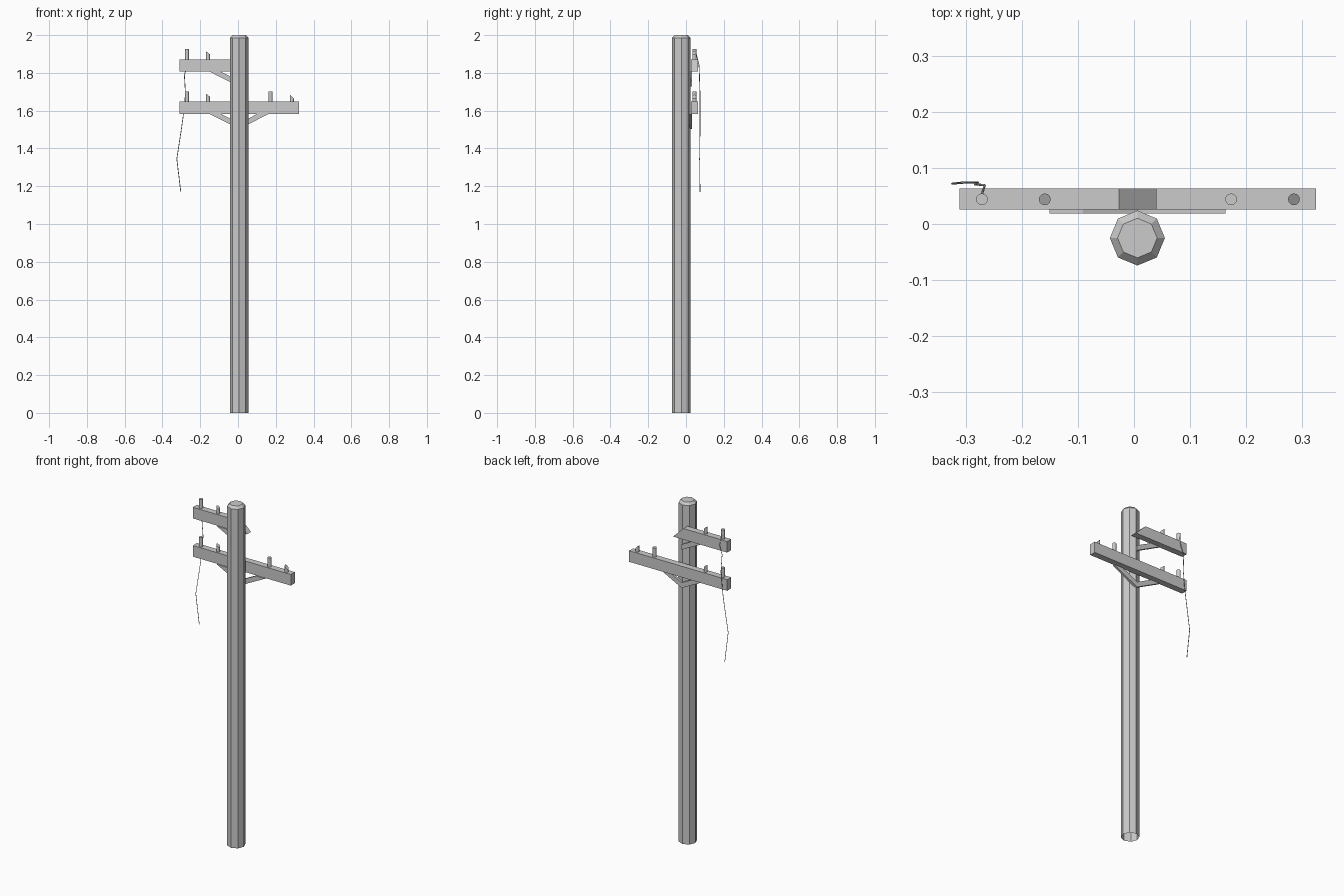
import bpy, bmesh
from mathutils import Vector

if "Cube" in bpy.data.objects:
    bpy.data.objects.remove(bpy.data.objects["Cube"])

PX, PY = 0.006, -0.025      # pole centre
ARM_Y0, ARM_Y1 = 0.026, 0.063


def finish(name, bm):
    bmesh.ops.recalc_face_normals(bm, faces=bm.faces)
    me = bpy.data.meshes.new(name)
    bm.to_mesh(me)
    bm.free()
    ob = bpy.data.objects.new(name, me)
    bpy.context.collection.objects.link(ob)
    return ob


def prism(name, profile, y0, y1):
    """Extrude an (x, z) outline from y0 to y1."""
    bm = bmesh.new()
    face = bm.faces.new([bm.verts.new((x, y0, z)) for x, z in profile])
    geom = bmesh.ops.extrude_face_region(bm, geom=[face])["geom"]
    verts = [g for g in geom if isinstance(g, bmesh.types.BMVert)]
    bmesh.ops.translate(bm, verts=verts, vec=(0, y1 - y0, 0))
    return finish(name, bm)


def peg(name, x, base, height, slant=0.0):
    """Upright pin; slant tilts the top as a snapped end."""
    r = 0.0105
    bm = bmesh.new()
    bmesh.ops.create_cone(bm, cap_ends=True, segments=12, radius1=r, radius2=r, depth=height)
    for v in bm.verts:
        if v.co.z > 0:
            v.co.z -= slant * (v.co.x + r) / (2 * r)
    bmesh.ops.translate(bm, verts=bm.verts, vec=(x, 0.044, base + height / 2))
    return finish(name, bm)


def brace(name, side, top):
    """Diagonal strut from the arm underside to the pole centre line."""
    pts = [(0.157, top), (0.097, top), (0, top - 0.049), (0, top - 0.08)]
    return prism(name, [(PX + side * x, z) for x, z in pts], 0.019, 0.032)


# Octagonal pole, chamfered top, open bottom
bm = bmesh.new()
base = bmesh.ops.create_circle(bm, segments=8, radius=0.049)["verts"]
bmesh.ops.translate(bm, verts=base, vec=(PX, PY, 0))
edges = list(bm.edges)
for dz, scale in ((1.986, 1.0), (0.014, 0.72)):
    geom = bmesh.ops.extrude_edge_only(bm, edges=edges)["geom"]
    edges = [g for g in geom if isinstance(g, bmesh.types.BMEdge)]
    for v in [g for g in geom if isinstance(g, bmesh.types.BMVert)]:
        v.co = Vector((PX + (v.co.x - PX) * scale, PY + (v.co.y - PY) * scale, v.co.z + dz))
bmesh.ops.contextual_create(bm, geom=edges)
finish("pole", bm)

# Full lower arm and snapped upper arm
prism("lower_arm", [(-0.311, 1.583), (0.324, 1.583), (0.324, 1.648), (-0.311, 1.648)], ARM_Y0, ARM_Y1)
prism("upper_arm", [(-0.311, 1.807), (0.040, 1.807), (-0.027, 1.872), (-0.311, 1.872)], ARM_Y0, ARM_Y1)

# Struts
brace("lower_brace_left", -1, 1.583)
brace("lower_brace_right", 1, 1.583)
brace("upper_brace", -1, 1.807)

# Insulator pins, whole and snapped
for label, z in (("lower", 1.645), ("upper", 1.869)):
    peg(label + "_pin_outer_left", -0.271, z, 0.057)
    peg(label + "_pin_snapped_left", -0.159, z, 0.045, 0.016)
peg("lower_pin_inner_right", 0.173, 1.645, 0.057)
peg("lower_pin_snapped_right", 0.285, 1.645, 0.04, 0.022)

# Loose hanging wire
path = [(-0.271, 0.053, 1.905), (-0.266, 0.069, 1.84), (-0.284, 0.071, 1.79),
        (-0.278, 0.074, 1.69), (-0.290, 0.074, 1.57), (-0.300, 0.074, 1.50),
        (-0.324, 0.072, 1.345), (-0.303, 0.074, 1.17)]
cu = bpy.data.curves.new("wire", "CURVE")
cu.dimensions = "3D"
cu.bevel_depth = 0.002
cu.bevel_resolution = 0
sp = cu.splines.new("POLY")
sp.points.add(len(path) - 1)
for p, co in zip(sp.points, path):
    p.co = (*co, 1)
bpy.context.collection.objects.link(bpy.data.objects.new("wire", cu))
